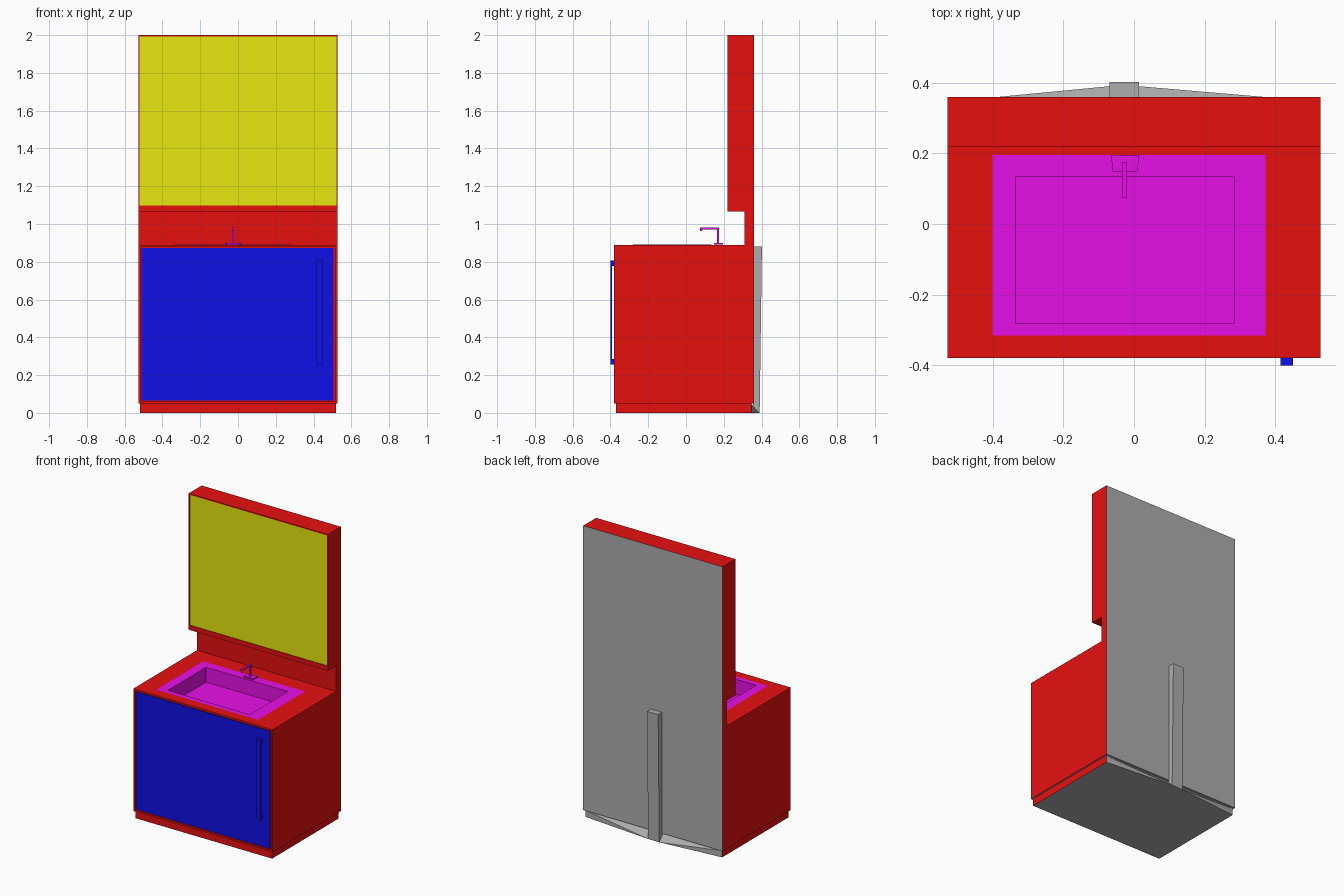
import bpy
import bmesh
from mathutils import Vector

cube = bpy.data.objects.get("Cube")
if cube:
    bpy.data.objects.remove(cube, do_unlink=True)


def material(name, colour):
    m = bpy.data.materials.new(name)
    m.use_nodes = True
    rgba = (*colour, 1)
    m.diffuse_color = rgba
    m.node_tree.nodes["Principled BSDF"].inputs["Base Color"].default_value = rgba
    return m


RED = material("cabinet red", (0.8, 0.005, 0.005))
BLUE = material("door blue", (0.005, 0.005, 0.8))
YELLOW = material("mirror yellow", (0.8, 0.8, 0.005))
MAGENTA = material("basin magenta", (0.8, 0.005, 0.8))
GREY = material("back grey", (0.42, 0.42, 0.42))


def finish(name, bm, *mats):
    bmesh.ops.recalc_face_normals(bm, faces=bm.faces)
    mesh = bpy.data.meshes.new(name)
    bm.to_mesh(mesh)
    bm.free()
    obj = bpy.data.objects.new(name, mesh)
    bpy.context.collection.objects.link(obj)
    for m in mats:
        mesh.materials.append(m)
    return obj


def add_box(bm, x, y, z):
    lo, hi = Vector((x[0], y[0], z[0])), Vector((x[1], y[1], z[1]))
    verts = bmesh.ops.create_cube(bm, size=1)["verts"]
    bmesh.ops.scale(bm, vec=hi - lo, verts=verts)
    bmesh.ops.translate(bm, vec=(lo + hi) / 2, verts=verts)


def boxes(name, mat, *parts):
    bm = bmesh.new()
    for part in parts:
        add_box(bm, *part)
    return finish(name, bm, mat)


def hull(name, mat, points):
    bm = bmesh.new()
    for p in points:
        bm.verts.new(p)
    bmesh.ops.convex_hull(bm, input=bm.verts)
    bmesh.ops.dissolve_limit(bm, angle_limit=0.01, verts=bm.verts, edges=bm.edges)
    return finish(name, bm, mat)


def cut(obj, *parts):
    for part in parts:
        cutter = boxes("cutter", RED, part)
        cutter.hide_render = True
        mod = obj.modifiers.new("cut", "BOOLEAN")
        mod.operation, mod.solver, mod.object = "DIFFERENCE", "EXACT", cutter
        bpy.context.view_layer.objects.active = obj
        bpy.ops.object.modifier_apply(modifier=mod.name)
        bpy.data.objects.remove(cutter, do_unlink=True)


def grey_faces(obj):
    # Unpainted rear and underside near the floor
    for f in obj.data.polygons:
        if f.normal.y > 0.9 and f.center.y > 0.34 or f.normal.z < -0.9 and f.center.z < 0.06:
            f.material_index = 1


# Cabinet, splashback and wall unit as one side profile
profile = [(-0.38, 0.05), (0.36, 0.05), (0.36, 2), (0.22, 2),
           (0.22, 1.065), (0.31, 1.065), (0.31, 0.89), (-0.38, 0.89)]
bm = bmesh.new()
face = bm.faces.new([bm.verts.new((-0.528, y, z)) for y, z in profile])
side = bmesh.ops.extrude_face_region(bm, geom=[face])["geom"]
bmesh.ops.translate(bm, vec=(1.056, 0, 0),
                    verts=[v for v in side if isinstance(v, bmesh.types.BMVert)])
cabinet = finish("cabinet", bm, RED, GREY)
cut(cabinet,
    ((-0.515, 0.515), (-0.5, -0.37), (0.062, 0.877)),
    ((-0.522, 0.522), (0.1, 0.23), (1.097, 1.992)),
    ((-0.345, 0.295), (-0.29, 0.143), (0.77, 0.95)))
grey_faces(cabinet)

plinth = boxes("plinth", RED, ((-0.518, 0.518), (-0.37, 0.347), (0, 0.05)))
plinth.data.materials.append(GREY)
grey_faces(plinth)

# Door, handle and mirror
boxes("door", BLUE, ((-0.51, 0.506), (-0.377, -0.365), (0.066, 0.872)))
grip = (0.415, 0.45)
boxes("door_handle", BLUE,
      (grip, (-0.4, -0.392), (0.255, 0.807)),
      (grip, (-0.392, -0.377), (0.255, 0.285)),
      (grip, (-0.392, -0.377), (0.777, 0.807)))
boxes("mirror", YELLOW, ((-0.522, 0.522), (0.224, 0.235), (1.097, 1.992)))


# Sink: rim, walls and floor from stacked rectangles
def rectangle(bm, x, y, z):
    return [bm.verts.new((a, b, z)) for a, b in
            ((x[0], y[0]), (x[1], y[0]), (x[1], y[1]), (x[0], y[1]))]


bm = bmesh.new()
inner_x, inner_y = (-0.335, 0.285), (-0.28, 0.133)
rings = [rectangle(bm, (-0.4, 0.372), (-0.315, 0.195), 0.892),
         rectangle(bm, inner_x, inner_y, 0.892),
         rectangle(bm, inner_x, inner_y, 0.79)]
for outer, inner in zip(rings, rings[1:]):
    for i in range(4):
        j = (i + 1) % 4
        bm.faces.new((outer[i], outer[j], inner[j], inner[i]))
bm.faces.new(rings[-1])
sink = finish("sink", bm, MAGENTA)
if sink.data.polygons[-1].normal.z < 0:
    sink.data.flip_normals()

# Tap
hull("tap_base", MAGENTA,
     [(x, y, z) for z in (0.891, 0.9)
      for x, y in ((-0.065, 0.195), (0.015, 0.195), (0.01, 0.148), (-0.06, 0.148))])
spout = (-0.032, -0.02)
boxes("tap", MAGENTA,
      (spout, (0.163, 0.175), (0.9, 0.982)),
      (spout, (0.075, 0.163), (0.972, 0.982)),
      (spout, (0.075, 0.085), (0.962, 0.972)))

# Rear pipe cover and the sloped foot behind the plinth
pipe = (-0.07, 0.014)
hull("pipe_cover", GREY,
     [(x, y, z) for x in pipe
      for y, z in ((0.355, 0), (0.39, 0), (0.402, 0.88), (0.355, 0.88))])
hull("rear_foot", GREY,
     [(x, 0.347, z) for x in (-0.518, 0.518) for z in (0, 0.045)]
     + [(x, 0.39, 0) for x in pipe])
